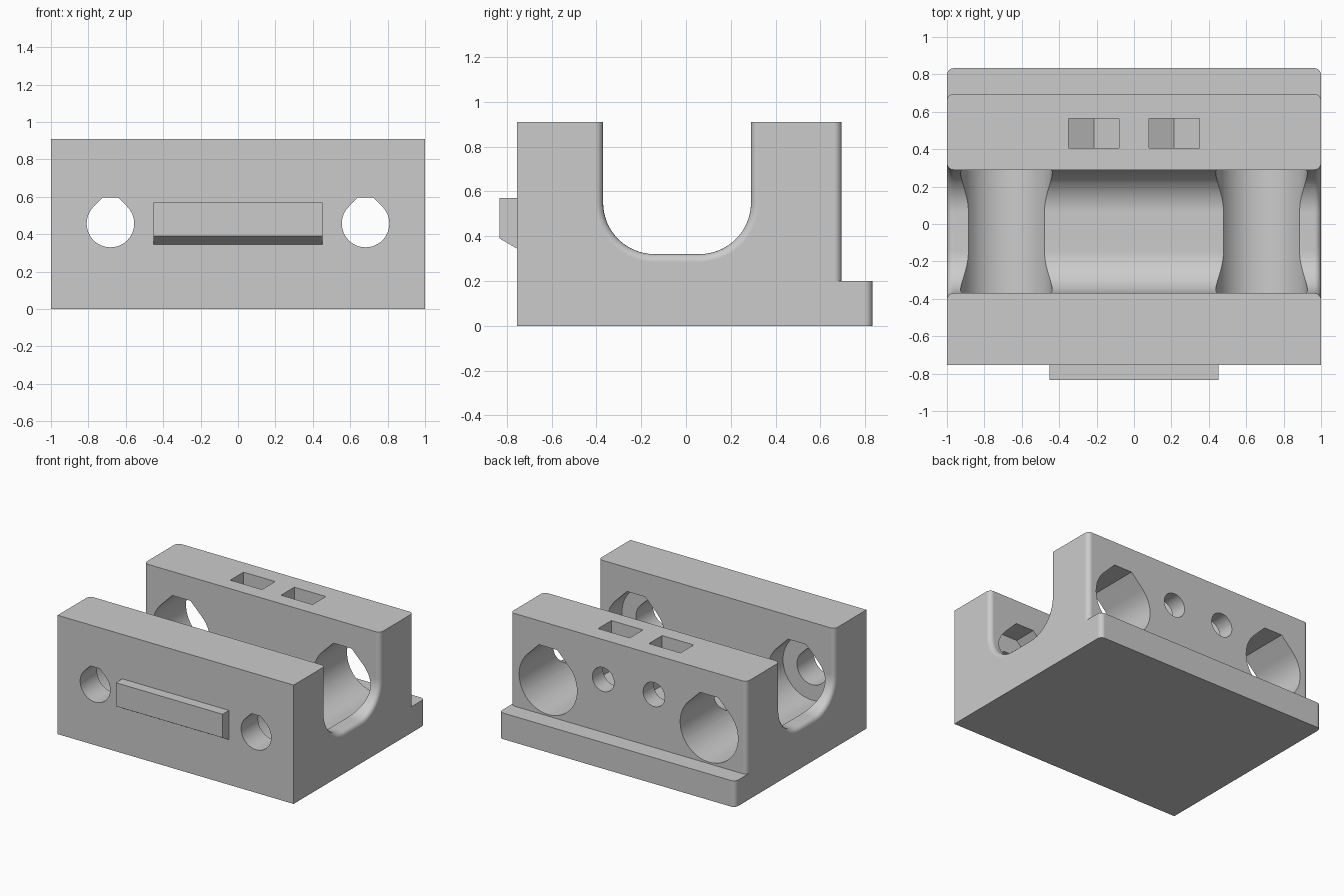
import bpy
import bmesh
from math import sin, cos, pi, radians

if "Cube" in bpy.data.objects:
    bpy.data.objects.remove(bpy.data.objects["Cube"])

grey = bpy.data.materials.new("plain grey")
grey.use_nodes = True
grey.diffuse_color = (0.6, 0.6, 0.6, 1)
grey.node_tree.nodes["Principled BSDF"].inputs["Base Color"].default_value = (0.6, 0.6, 0.6, 1)

# Main dimensions
FRONT, BACK, LEDGE_BACK = -0.755, 0.695, 0.833
TOP, LEDGE_TOP = 0.91, 0.2
CH_FRONT, CH_BACK, CH_FLOOR, CH_R = -0.37, 0.29, 0.32, 0.23
ROUND = 0.035
HOLE_X, HOLE_Z = 0.682, 0.457
NUT_X, NUT_Z = 0.215, 0.605


def arc(cu, cv, r, start, end, n):
    """Points on an arc, angles in degrees."""
    angles = [radians(start + (end - start) * i / n) for i in range(n + 1)]
    return [(cu + r * cos(a), cv + r * sin(a)) for a in angles]


def prism(name, outline, axis, lo, hi, round_rule=None):
    """Extrude a 2D outline along an axis; optionally round chosen edges."""
    place = {"x": lambda u, v, w: (w, u, v),
             "y": lambda u, v, w: (u, w, v),
             "z": lambda u, v, w: (u, v, w)}[axis]
    bm = bmesh.new()
    start = [bm.verts.new(place(u, v, lo)) for u, v in outline]
    end = [bm.verts.new(place(u, v, hi)) for u, v in outline]
    bm.faces.new(start)
    bm.faces.new(end[::-1])
    for i in range(len(outline)):
        j = (i + 1) % len(outline)
        bm.faces.new((start[i], end[i], end[j], start[j]))
    bmesh.ops.recalc_face_normals(bm, faces=bm.faces)
    if round_rule:
        edges = [e for e in bm.edges if round_rule(*e.verts)]
        bmesh.ops.bevel(bm, geom=edges, offset=ROUND, segments=5,
                        profile=0.5, affect="EDGES")
    mesh = bpy.data.meshes.new(name)
    bm.to_mesh(mesh)
    bm.free()
    mesh.materials.append(grey)
    obj = bpy.data.objects.new(name, mesh)
    bpy.context.collection.objects.link(obj)
    return obj


def activate(obj):
    bpy.ops.object.select_all(action="DESELECT")
    obj.select_set(True)
    bpy.context.view_layer.objects.active = obj


def cut(target, cutter):
    """Subtract a cutter from the target and discard it."""
    mod = target.modifiers.new("cut", "BOOLEAN")
    mod.operation = "DIFFERENCE"
    mod.solver = "EXACT"
    mod.object = cutter
    activate(target)
    bpy.ops.object.modifier_apply(modifier=mod.name)
    bpy.data.objects.remove(cutter)


def flat_top_bore(x, r):
    """Circle with 45 degree shoulders and a flat roof."""
    roof = 1.1 * r
    half = r * 2 ** 0.5 - roof
    return (arc(x, HOLE_Z, r, 135, 405, 48)
            + [(x + half, HOLE_Z + roof), (x - half, HOLE_Z + roof)])


# Body: U-shaped block with rounded channel ends and back corners
def body_round(a, b):
    if abs(a.co.x - b.co.x) > 0.01:
        return False
    mid = (a.co + b.co) / 2
    in_channel = CH_FRONT - 0.01 < mid.y < CH_BACK + 0.01 and mid.z > 0.25
    return in_channel or abs(mid.y - BACK) < 0.01


profile = ([(FRONT, 0), (BACK, 0), (BACK, TOP), (CH_BACK, TOP)]
           + arc(CH_BACK - CH_R, CH_FLOOR + CH_R, CH_R, 0, -90, 16)
           + arc(CH_FRONT + CH_R, CH_FLOOR + CH_R, CH_R, -90, -180, 16)
           + [(CH_FRONT, TOP), (FRONT, TOP)])
body = prism("body", profile, "x", -1, 1, body_round)

for side in (-1, 1):
    # Wide bores from the back, ending in narrow bores through the front
    x = side * HOLE_X
    cut(body, prism("wide_bore", flat_top_bore(x, 0.245), "y", -0.55, 0.9))
    cut(body, prism("narrow_bore", flat_top_bore(x, 0.127), "y", -0.9, -0.5))
    # Nut pockets open at the top, with screw holes from the back
    x = side * NUT_X
    half, rise = 0.134, 0.077
    pocket = [(x - half, 1), (x - half, NUT_Z - rise), (x, NUT_Z - 2 * rise),
              (x + half, NUT_Z - rise), (x + half, 1)]
    cut(body, prism("nut_pocket", pocket, "y", 0.405, 0.565))
    cut(body, prism("screw_hole", arc(x, NUT_Z, 0.092, 0, 348.75, 31), "y", 0.5, 0.9))

# Back ledge with rounded outer corners
ledge_start = BACK - ROUND
ledge = prism("back_ledge",
              [(-1, ledge_start), (1, ledge_start), (1, LEDGE_BACK), (-1, LEDGE_BACK)],
              "z", 0, LEDGE_TOP,
              lambda a, b: abs(a.co.z - b.co.z) > 0.1 and a.co.y > BACK)

# Front rib with a sloping underside
rib = prism("front_rib",
            [(FRONT + 0.02, 0.334), (FRONT, 0.345), (-0.833, 0.39), (-0.833, 0.57),
             (FRONT + 0.02, 0.57)],
            "x", -0.452, 0.452)

# Smooth the curves, keep the edges crisp
for obj in (body, ledge, rib):
    activate(obj)
    bpy.ops.object.shade_smooth_by_angle(angle=radians(25))
    weighted = obj.modifiers.new("weighted normals", "WEIGHTED_NORMAL")
    weighted.keep_sharp = True
